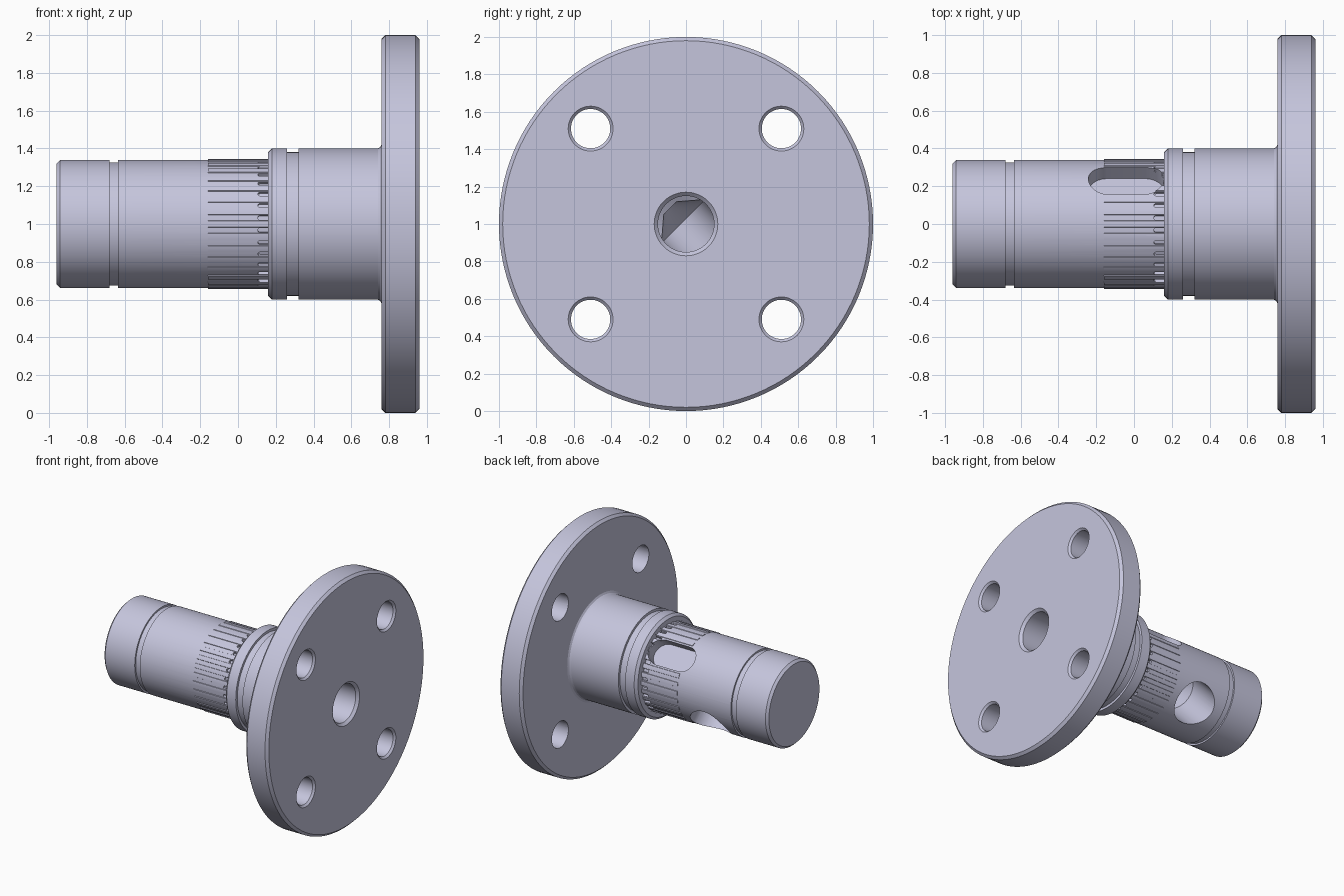
import bpy, bmesh, math
from mathutils import Matrix, Vector

cube = bpy.data.objects.get("Cube")
if cube:
    bpy.data.objects.remove(cube, do_unlink=True)

steel = bpy.data.materials.new("brushed_steel")
steel.use_nodes = True
COLOUR = (0.56, 0.56, 0.72, 1)
steel.diffuse_color = COLOUR
steel.node_tree.nodes["Principled BSDF"].inputs["Base Color"].default_value = COLOUR

AXIS = Matrix.Translation((0, 0, 1))      # the shaft runs along x at this height
TEETH = 32


def finish(name, bm):
    bmesh.ops.recalc_face_normals(bm, faces=bm.faces)
    mesh = bpy.data.meshes.new(name)
    bm.to_mesh(mesh)
    bm.free()
    mesh.materials.append(steel)
    obj = bpy.data.objects.new(name, mesh)
    bpy.context.collection.objects.link(obj)
    return obj


def loft(bm, loops):
    """Skin closed loops of points and cap both ends."""
    rings = [[bm.verts.new(p) for p in loop] for loop in loops]
    n = len(rings[0])
    for a, b in zip(rings, rings[1:]):
        for i in range(n):
            j = (i + 1) % n
            bm.faces.new((a[i], a[j], b[j], b[i]))
    bm.faces.new(rings[0])
    bm.faces.new(rings[-1])


def lathe(bm, profile, place=AXIS, segments=128):
    """Turn an (x, radius) profile about the x axis."""
    angles = [math.tau * i / segments for i in range(segments)]
    loft(bm, [[place @ Vector((x, r * math.cos(a), r * math.sin(a))) for a in angles]
              for x, r in profile])


def slot(bm, x0, x1, half, low, high, angle, round_end=True, steps=12):
    """Slot running along x, cut radially between two depths."""
    arc = [math.pi * (0.5 + i / steps) for i in range(steps + 1)]
    outline = [(x0 + half + half * math.cos(a), half * math.sin(a)) for a in arc]
    if round_end:
        outline += [(x1 - half - half * math.cos(a), -half * math.sin(a)) for a in arc]
    else:
        outline += [(x1, -half), (x1, half)]
    place = AXIS @ Matrix.Rotation(angle, 4, 'X')
    loft(bm, [[place @ Vector((x, u, v)) for x, v in outline] for u in (low, high)])


def combine(target, tool, operation):
    mod = target.modifiers.new(tool.name, 'BOOLEAN')
    mod.operation = operation
    mod.solver = 'EXACT'
    mod.object = tool
    tool.hide_render = True
    bpy.context.view_layer.objects.active = target
    bpy.ops.object.modifier_apply(modifier=mod.name)
    bpy.data.objects.remove(tool, do_unlink=True)


# Turned body: shaft, clip groove, shoulder, seal groove, hub and flange
bm = bmesh.new()
lathe(bm, [(-0.96, 0.32), (-0.942, 0.338), (-0.68, 0.338), (-0.68, 0.325),
           (-0.635, 0.325), (-0.635, 0.338), (0.16, 0.338), (0.16, 0.38),
           (0.18, 0.4), (0.26, 0.4), (0.26, 0.38), (0.32, 0.38), (0.32, 0.4),
           (0.74, 0.4), (0.752, 0.406), (0.76, 0.42), (0.76, 0.98),
           (0.78, 1.0), (0.94, 1.0), (0.96, 0.98)])
body = finish("flanged_shaft", bm)

# Shallow spline ridges around the shaft next to the shoulder
bm = bmesh.new()
ring = []
for k in range(TEETH):
    for step, r in ((-0.32, 0.33), (-0.24, 0.342), (0, 0.343), (0.24, 0.342), (0.32, 0.33)):
        a = math.tau * (k + step) / TEETH
        ring.append((r * math.cos(a), r * math.sin(a)))
loft(bm, [[AXIS @ Vector((x, y, z)) for y, z in ring] for x in (-0.16, 0.17)])
combine(body, finish("spline_ridges", bm), 'UNION')

# Small relief notches between the ridges
bm = bmesh.new()
for k in range(TEETH):
    slot(bm, 0.105, 0.1605, 0.012, 0.318, 0.36, math.tau * (k + 0.5) / TEETH, False, 6)
combine(body, finish("relief_notches", bm), 'DIFFERENCE')

# Keyway on the upper back
bm = bmesh.new()
slot(bm, -0.242, 0.159, 0.1, 0.24, 0.5, math.radians(45))
combine(body, finish("keyway", bm), 'DIFFERENCE')

# Central bore with a chamfered mouth
bm = bmesh.new()
lathe(bm, [(-0.44, 0.05), (-0.38, 0.15), (0.94, 0.15), (0.97, 0.18)], segments=64)
combine(body, finish("central_bore", bm), 'DIFFERENCE')

# Cross port leaving the bore on the lower back
bm = bmesh.new()
port = (AXIS @ Matrix.Translation((-0.385, 0, 0)) @ Matrix.Rotation(math.radians(-45), 4, 'X')
        @ Matrix.Rotation(math.radians(90), 4, 'Z'))
lathe(bm, [(-0.12, 0.05), (-0.02, 0.165), (0.5, 0.165)], port, 64)
combine(body, finish("cross_port", bm), 'DIFFERENCE')

# Four chamfered bolt holes in the flange
bm = bmesh.new()
for y in (-0.51, 0.51):
    for z in (-0.51, 0.51):
        lathe(bm, [(0.7, 0.105), (0.945, 0.105), (0.97, 0.13)],
              AXIS @ Matrix.Translation((0, y, z)), 48)
combine(body, finish("bolt_holes", bm), 'DIFFERENCE')

# Smooth the turned surfaces, keep machined edges crisp
bpy.ops.object.select_all(action='DESELECT')
body.select_set(True)
bpy.context.view_layer.objects.active = body
bpy.ops.object.shade_smooth_by_angle(angle=math.radians(25))
